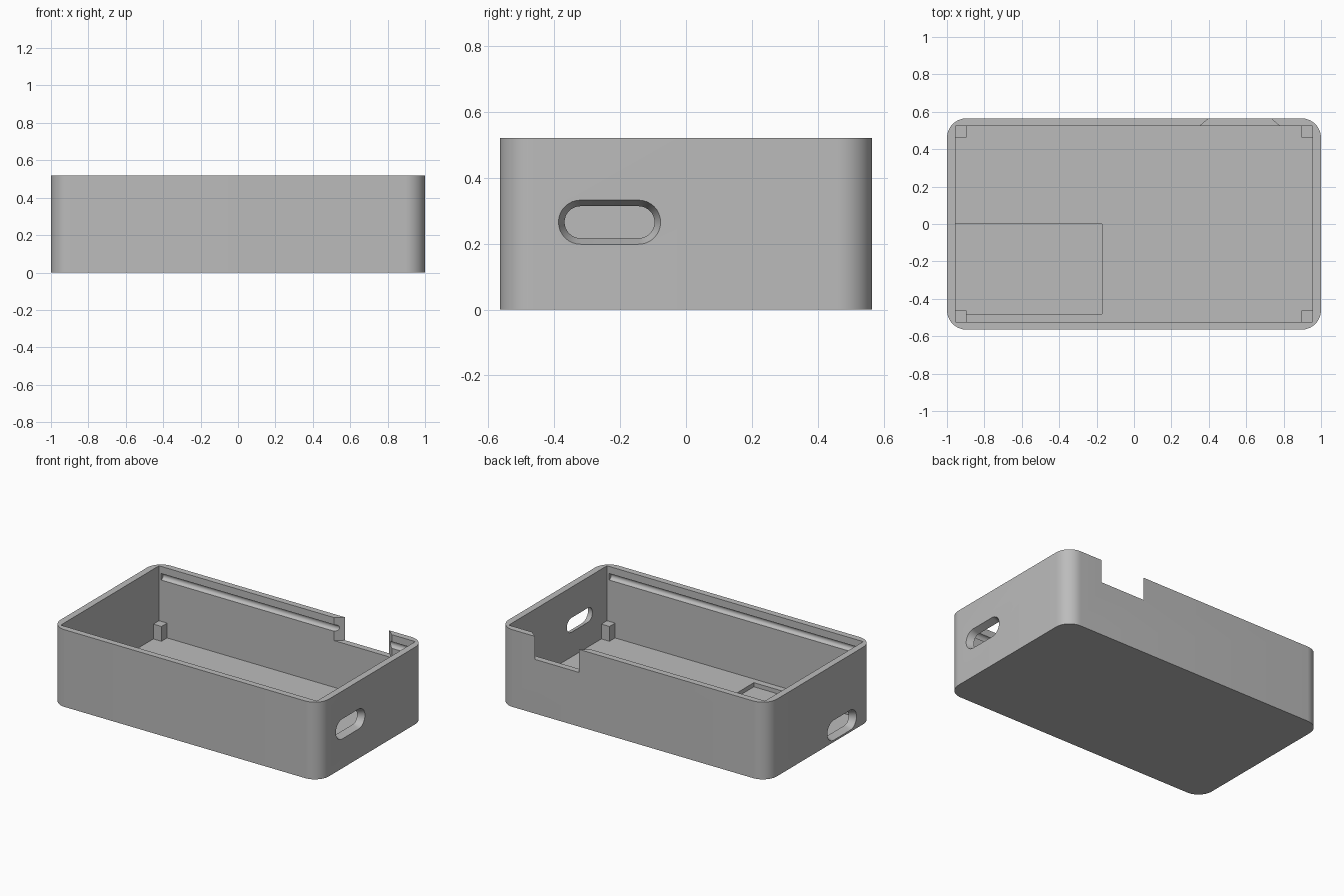
import bpy
import bmesh
from math import cos, sin, pi, radians

cube = bpy.data.objects.get("Cube")
if cube:
    bpy.data.objects.remove(cube, do_unlink=True)

# Main dimensions
HX, HY, HEIGHT, RADIUS = 1.0, 0.565, 0.52, 0.105
IX, IY, FLOOR = 0.955, 0.523, 0.05

grey = bpy.data.materials.new("matte grey")
grey.use_nodes = True
grey.diffuse_color = (0.5, 0.5, 0.5, 1)
grey.node_tree.nodes["Principled BSDF"].inputs["Base Color"].default_value = (0.5, 0.5, 0.5, 1)


def loft(name, ring_a, ring_b):
    """Closed solid between two outlines with equal point counts."""
    bm = bmesh.new()
    a = [bm.verts.new(p) for p in ring_a]
    b = [bm.verts.new(p) for p in ring_b]
    bm.faces.new(a)
    bm.faces.new(b)
    for i in range(len(a)):
        j = (i + 1) % len(a)
        bm.faces.new((a[i], a[j], b[j], b[i]))
    bmesh.ops.recalc_face_normals(bm, faces=bm.faces)
    mesh = bpy.data.meshes.new(name)
    bm.to_mesh(mesh)
    bm.free()
    obj = bpy.data.objects.new(name, mesh)
    bpy.context.collection.objects.link(obj)
    mesh.materials.append(grey)
    return obj


def box(name, x0, x1, y0, y1, z0, z1):
    ring = [(x0, y0), (x1, y0), (x1, y1), (x0, y1)]
    return loft(name, [(x, y, z0) for x, y in ring], [(x, y, z1) for x, y in ring])


def rounded(hx, hy, r, steps=12):
    """Outline of a rectangle with round corners."""
    pts = []
    for k, (sx, sy) in enumerate([(1, 1), (-1, 1), (-1, -1), (1, -1)]):
        for i in range(steps + 1):
            t = (k + i / steps) * pi / 2
            pts.append((sx * (hx - r) + r * cos(t), sy * (hy - r) + r * sin(t)))
    return pts


def capsule(x, yc, zc, half, r, steps=16):
    """Slot outline in the plane of a side wall."""
    pts = []
    for side in (0, 1):
        for i in range(steps + 1):
            t = side * pi - pi / 2 + pi * i / steps
            pts.append((x, yc + (half if side == 0 else -half) + r * cos(t), zc + r * sin(t)))
    return pts


# Outer body
outline = rounded(HX, HY, RADIUS)
case = loft("case_body", [(x, y, 0) for x, y in outline], [(x, y, HEIGHT) for x, y in outline])

# Cavity and shallow module recess in the floor
cutters = [
    box("cavity_cutter", -IX, IX, -IY, IY, FLOOR, HEIGHT + 0.1),
    box("recess_cutter", -IX, -0.17, -0.48, 0.0, 0.022, FLOOR + 0.1),
]

# Tapered port slots in the two end walls
for name, sx, z in (("left_slot_cutter", 1, 0.265), ("right_slot_cutter", -1, 0.08)):
    cutters.append(loft(name, capsule(sx * 1.009, -0.232, z, 0.088, 0.0707),
                        capsule(sx * 0.937, -0.232, z, 0.088, 0.0411)))

# Snap grooves along the inside of the long walls
for name, sy in (("back_groove_cutter", 1), ("front_groove_cutter", -1)):
    circle = [(sy * IY + 0.022 * cos(i * pi / 8), 0.45 + 0.022 * sin(i * pi / 8)) for i in range(16)]
    cutters.append(loft(name, [(-0.94, y, z) for y, z in circle], [(0.94, y, z) for y, z in circle]))

# Flared notch in the back wall
flare = [(0.442, 0.6), (0.691, 0.6), (0.807, 0.5), (0.323, 0.5)]
cutters.append(loft("notch_cutter", [(x, y, 0.365) for x, y in flare], [(x, y, 0.6) for x, y in flare]))

bpy.context.view_layer.objects.active = case
for cutter in cutters:
    cutter.hide_render = True
    mod = case.modifiers.new(cutter.name, "BOOLEAN")
    mod.operation = "DIFFERENCE"
    mod.solver = "EXACT"
    mod.object = cutter
    bpy.ops.object.modifier_apply(modifier=mod.name)
    bpy.data.objects.remove(cutter, do_unlink=True)

# Smooth rounded corners, keep real edges crisp
bpy.ops.object.select_all(action="DESELECT")
case.select_set(True)
bpy.ops.object.shade_smooth_by_angle(angle=radians(30))

# Support posts in the inner corners
for sx, side in ((1, "left"), (-1, "right")):
    for sy, end in ((1, "back"), (-1, "front")):
        xs = sorted((sx * 0.895, sx * (IX + 0.003)))
        ys = sorted((sy * 0.463, sy * (IY + 0.003)))
        box(f"{end}_{side}_post", *xs, *ys, 0.01, 0.15)
